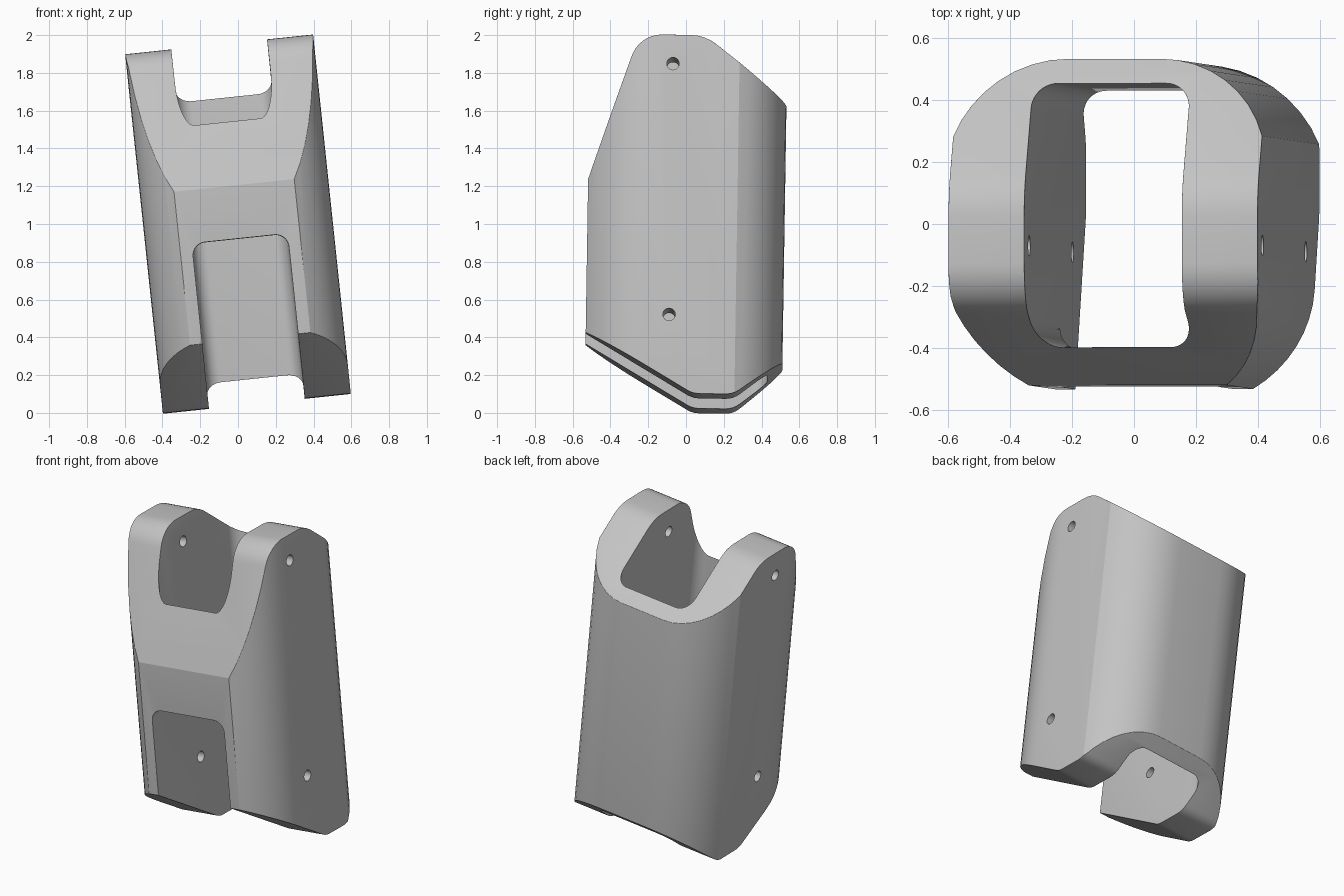
import bpy, bmesh, math
from mathutils import Vector, Matrix

cube = bpy.data.objects.get("Cube")
if cube:
    bpy.data.objects.remove(cube)


def rounded(points):
    """Outline from corners (u, v, fillet radius)."""
    out = []
    for i, (u, v, r) in enumerate(points):
        p = Vector((u, v))
        a = (Vector(points[i - 1][:2]) - p).normalized()
        b = (Vector(points[(i + 1) % len(points)][:2]) - p).normalized()
        if r == 0:
            out.append(p)
            continue
        half = a.angle(b) / 2
        centre = p + (a + b).normalized() * (r / math.sin(half))
        start = p + a * (r / math.tan(half)) - centre
        turn = start.angle_signed(p + b * (r / math.tan(half)) - centre)
        n = max(2, round(abs(turn) / math.radians(9)))
        out += [centre + Matrix.Rotation(-turn * k / n, 2) @ start for k in range(n + 1)]
    return out


def arc(cx, cy, r, a0, a1, n=8):
    steps = [math.radians(a0 + (a1 - a0) * k / n) for k in range(n + 1)]
    return [Vector((cx + r * math.cos(t), cy + r * math.sin(t))) for t in steps]


def prism(name, outline, axis, lo, hi):
    """Extrude an outline along one axis."""
    place = {"x": lambda u, v, w: (w, u, v),
             "y": lambda u, v, w: (u, w, v),
             "z": lambda u, v, w: (u, v, w)}[axis]
    bm = bmesh.new()
    face = bm.faces.new([bm.verts.new(place(p.x, p.y, lo)) for p in outline])
    side = bmesh.ops.extrude_face_region(bm, geom=[face])
    verts = [g for g in side["geom"] if isinstance(g, bmesh.types.BMVert)]
    bmesh.ops.translate(bm, verts=verts, vec=place(0, 0, hi - lo))
    bmesh.ops.recalc_face_normals(bm, faces=bm.faces)
    mesh = bpy.data.meshes.new(name)
    bm.to_mesh(mesh)
    bm.free()
    obj = bpy.data.objects.new(name, mesh)
    bpy.context.collection.objects.link(obj)
    return obj


def apply(obj, mod):
    bpy.context.view_layer.objects.active = obj
    bpy.ops.object.modifier_apply(modifier=mod.name)


def combine(obj, cutter, operation):
    mod = obj.modifiers.new("cut", "BOOLEAN")
    mod.operation, mod.object, mod.solver = operation, cutter, "EXACT"
    apply(obj, mod)
    bpy.data.objects.remove(cutter)


# Tube section: flat sides, broad arcs at the four corners
half_section = arc(0.122, -0.2, 0.378, -58.4, 0) + arc(0.15, 0.153, 0.369, 18.5, 90)
section = half_section + [Vector((-p.x, p.y)) for p in reversed(half_section)]
body = prism("sleeve_body", section, "z", -1.2, 1.2)

# Side silhouette: slanted front and back shoulders, pointed foot
silhouette = rounded([(-0.6, -0.574, 0), (0.05, -0.954, 0.12), (0.265, -0.954, 0.12),
                      (0.6, -0.695, 0), (0.6, 0.558, 0), (0.085, 0.954, 0.22),
                      (-0.262, 0.954, 0.17), (-0.6, -0.03, 0)])
combine(body, prism("silhouette_cutter", silhouette, "x", -1, 1), "INTERSECT")

# Rounded bore through the length, and the open window low in the front wall
W = 0.255
bore = rounded([(-W, -0.405, 0.08), (W, -0.405, 0.08), (W, 0.442, 0.08), (-W, 0.442, 0.08)])
combine(body, prism("bore_cutter", bore, "z", -1.4, 1.4), "DIFFERENCE")
window = rounded([(-W, -1.3, 0), (W, -1.3, 0), (W, -0.085, 0.07), (-W, -0.085, 0.07)])
combine(body, prism("window_cutter", window, "y", -0.9, 0.1), "DIFFERENCE")

# Merge coplanar leftovers, then soften the hard rims
bm = bmesh.new()
bm.from_mesh(body.data)
bmesh.ops.remove_doubles(bm, verts=bm.verts, dist=0.0005)
bmesh.ops.dissolve_limit(bm, angle_limit=math.radians(0.5), verts=bm.verts, edges=bm.edges)
bm.to_mesh(body.data)
bm.free()
bevel = body.modifiers.new("rim", "BEVEL")
bevel.width, bevel.segments = 0.018, 6
bevel.limit_method, bevel.angle_limit = "ANGLE", math.radians(40)
apply(body, bevel)

# Pin holes straight through both side walls
for z in (0.8, -0.535):
    combine(body, prism("pin_cutter", arc(-0.082, z, 0.033, 0, 345, 23), "x", -1, 1), "DIFFERENCE")

# Plain grey finish
grey = bpy.data.materials.new("plain_grey")
grey.use_nodes = True
colour = (0.55, 0.55, 0.55, 1)
grey.diffuse_color = colour
grey.node_tree.nodes["Principled BSDF"].inputs["Base Color"].default_value = colour
body.data.materials.clear()
body.data.materials.append(grey)

# Lean the whole part sideways and slightly back
body.data.transform(Matrix.Translation((0, 0, 1)) @ Matrix.Rotation(math.radians(-0.9), 4, "X")
                    @ Matrix.Rotation(math.radians(-6), 4, "Y"))
bpy.ops.object.select_all(action="DESELECT")
body.select_set(True)
bpy.context.view_layer.objects.active = body
bpy.ops.object.shade_smooth_by_angle(angle=math.radians(17))
